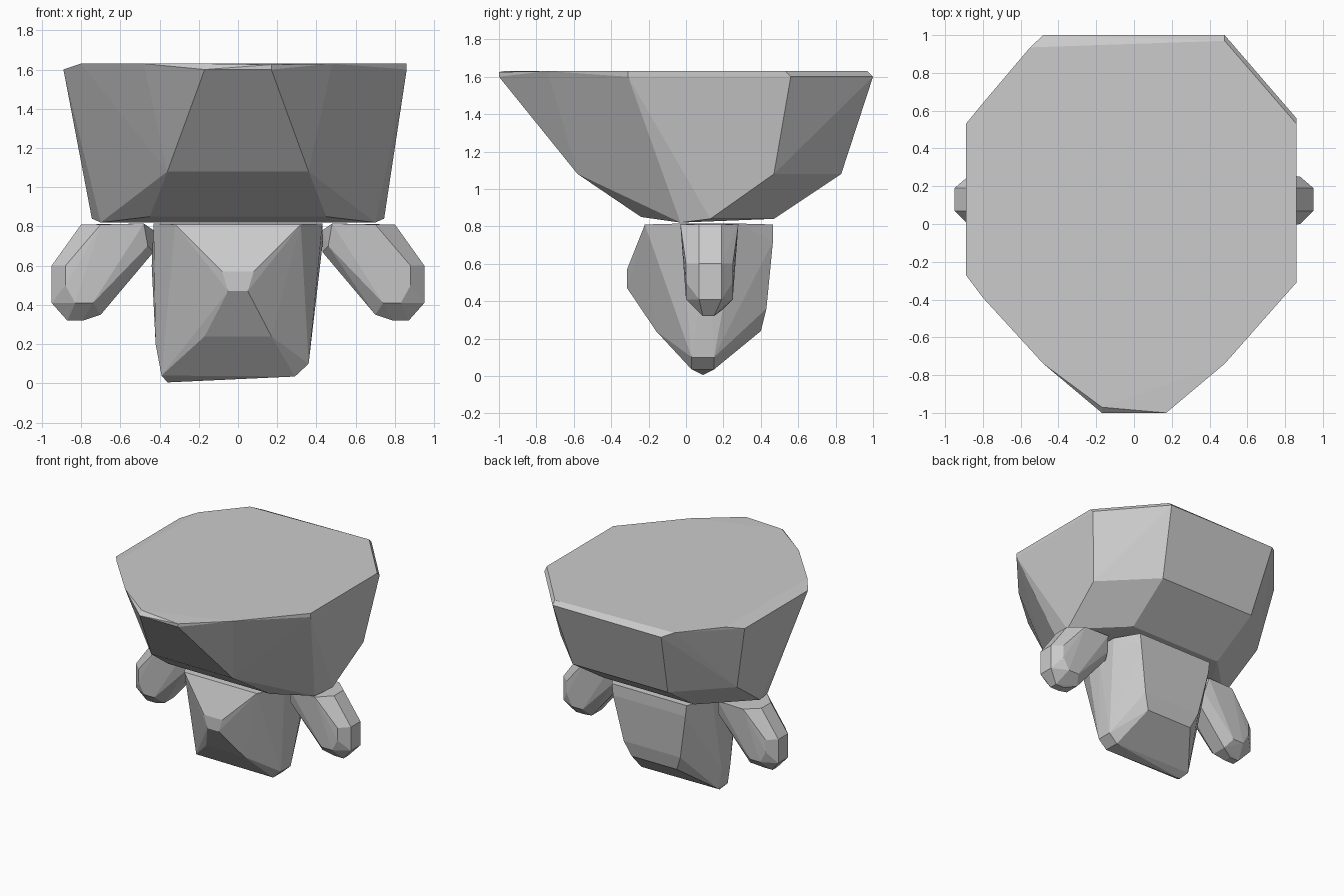
import bpy, bmesh, math


def both(points):
    """Points together with their mirror images across x = 0."""
    return points + [(-x, y, z) for x, y, z in points]


def hull(name, points):
    """Faceted convex block wrapped around a few corner points."""
    bm = bmesh.new()
    for p in points:
        bm.verts.new(p)
    bmesh.ops.convex_hull(bm, input=bm.verts[:])
    loose = [v for v in bm.verts if not v.link_faces]
    bmesh.ops.delete(bm, geom=loose, context='VERTS')
    bmesh.ops.dissolve_limit(bm, angle_limit=math.radians(1),
                             verts=bm.verts[:], edges=bm.edges[:])
    bmesh.ops.recalc_face_normals(bm, faces=bm.faces[:])
    mesh = bpy.data.meshes.new(name)
    bm.to_mesh(mesh)
    bm.free()
    obj = bpy.data.objects.new(name, mesh)
    bpy.context.collection.objects.link(obj)
    return obj


# Head: wide flat top, chamfered underside
rim = both([(0.17, -1.0, 1.60), (0.48, 1.0, 1.60), (0.48, -0.74, 1.63)])
rim += [(0.17, -1.0, 1.625), (-0.17, -0.97, 1.63),
        (0.86, -0.31, 1.63), (0.86, -0.31, 1.60),
        (0.86, 0.56, 1.60), (0.86, 0.53, 1.63),
        (0.48, 0.97, 1.63), (-0.55, 0.935, 1.63),
        (-0.80, -0.39, 1.63), (-0.80, 0.64, 1.63),
        (-0.89, -0.27, 1.60), (-0.89, 0.53, 1.60)]
underside = both([(0.36, -0.58, 1.08), (0.42, 0.83, 1.08), (0.78, 0.47, 1.08),
                  (0.45, -0.24, 0.85), (0.70, -0.03, 0.82),
                  (0.745, 0.13, 0.84), (0.40, 0.47, 0.84)])
hull("head", rim + underside)

# Body: wedge with a pointed belly and narrow bottom edge
top = both([(0.32, -0.22, 0.81), (0.43, -0.03, 0.815),
            (0.43, 0.28, 0.815), (0.33, 0.465, 0.81), (0.32, 0.465, 0.72)])
belly = both([(0.05, -0.315, 0.47), (0.08, -0.315, 0.57),
              (0.17, -0.16, 0.24), (0.20, 0.40, 0.24), (0.25, 0.43, 0.36)])
bottom = [(-0.44, 0.12, 0.60), (-0.42, 0.04, 0.20), (-0.42, 0.15, 0.20),
          (-0.39, 0.03, 0.04), (-0.39, 0.15, 0.04), (-0.36, 0.09, 0.005),
          (0.29, 0.03, 0.035), (0.29, 0.15, 0.035),
          (0.36, 0.03, 0.10), (0.36, 0.15, 0.10), (0.43, 0.12, 0.70)]
hull("body", top + belly + bottom)

# Arms: stubby faceted capsules; outlines in (x, z) at several depths
arm_outlines = [
    ((-0.03, 0.28), [(0.48, 0.815), (0.70, 0.81)]),
    ((0.0, 0.25), [(0.46, 0.70), (0.88, 0.60), (0.88, 0.50),
                   (0.83, 0.41), (0.74, 0.41)]),
    ((0.07, 0.19), [(0.43, 0.78), (0.43, 0.67), (0.80, 0.81), (0.95, 0.60),
                    (0.95, 0.41), (0.70, 0.35)]),
    ((0.09, 0.15), [(0.87, 0.32), (0.79, 0.32)]),
]
for side, label in ((-1, "right_arm"), (1, "left_arm")):
    hull(label, [(side * x, y, z) for depths, outline in arm_outlines
                 for y in depths for x, z in outline])
